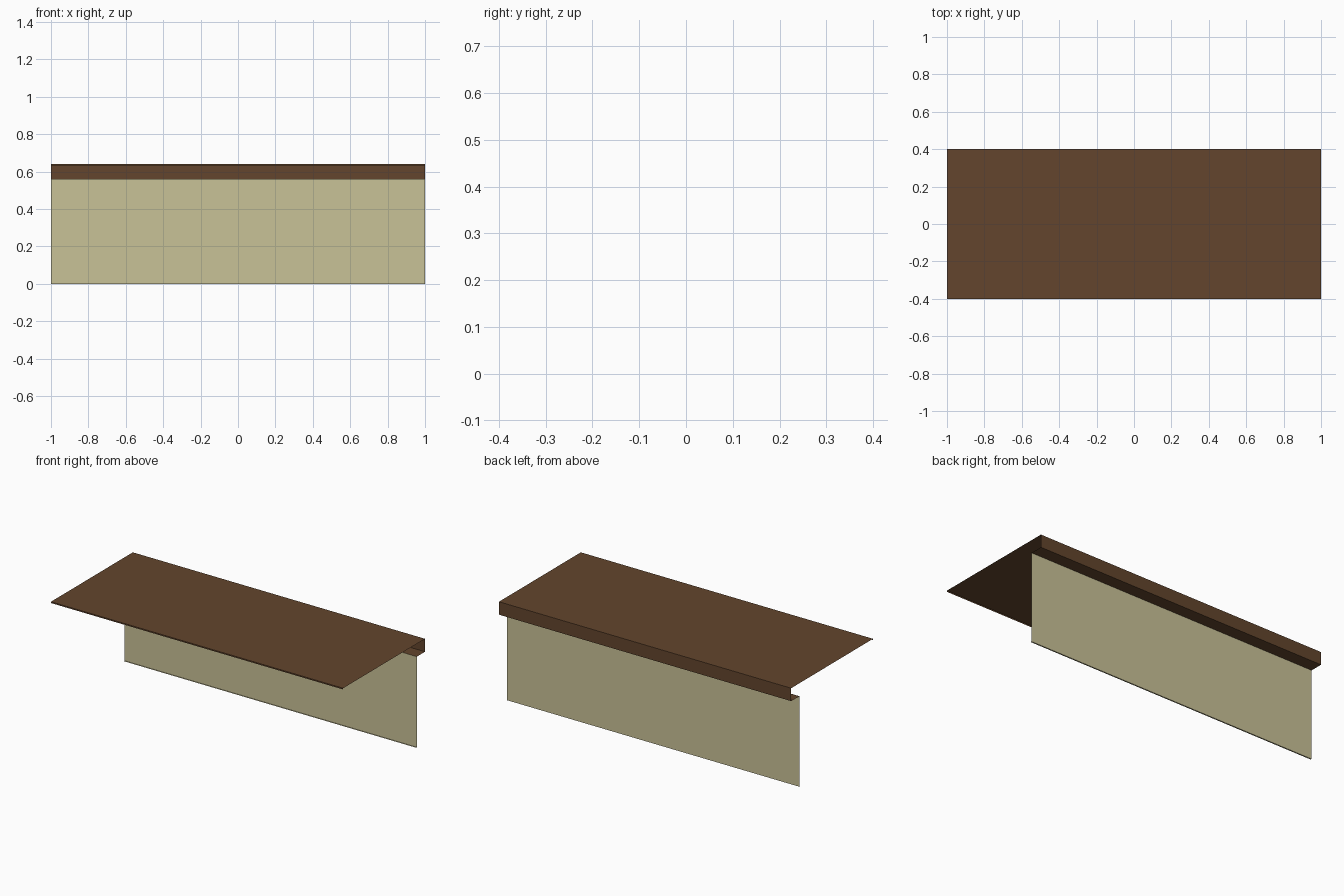
import bpy
import bmesh

if "Cube" in bpy.data.objects:
    bpy.data.objects.remove(bpy.data.objects["Cube"])


def material(name, rgb):
    m = bpy.data.materials.new(name)
    m.diffuse_color = (*rgb, 1.0)
    m.use_nodes = True
    m.node_tree.nodes["Principled BSDF"].inputs["Base Color"].default_value = m.diffuse_color
    return m


def sheet(name, profile, mat):
    """Thin open sheet: a (y, z) profile swept along x from -1 to 1."""
    bm = bmesh.new()
    left = [bm.verts.new((-1, y, z)) for y, z in profile]
    right = [bm.verts.new((1, y, z)) for y, z in profile]
    for i in range(len(profile) - 1):
        bm.faces.new((left[i], right[i], right[i + 1], left[i + 1]))
    mesh = bpy.data.meshes.new(name)
    bm.to_mesh(mesh)
    bm.free()
    mesh.materials.append(mat)
    ob = bpy.data.objects.new(name, mesh)
    bpy.context.collection.objects.link(ob)
    return ob


brown = material("dark brown", (0.125, 0.060, 0.026))
cream = material("pale khaki", (0.584, 0.539, 0.309))

# Top panel with a tiny front lip, back fascia and the soffit under it
sheet("top_panel", [(-0.4, 0.632), (-0.4, 0.64), (0.4, 0.64),
                    (0.4, 0.56), (0.32, 0.56)], brown)

# Upright back panel with a tiny foot hem
sheet("back_panel", [(0.32, 0.56), (0.32, 0.0), (0.312, 0.0)][::-1], cream)
